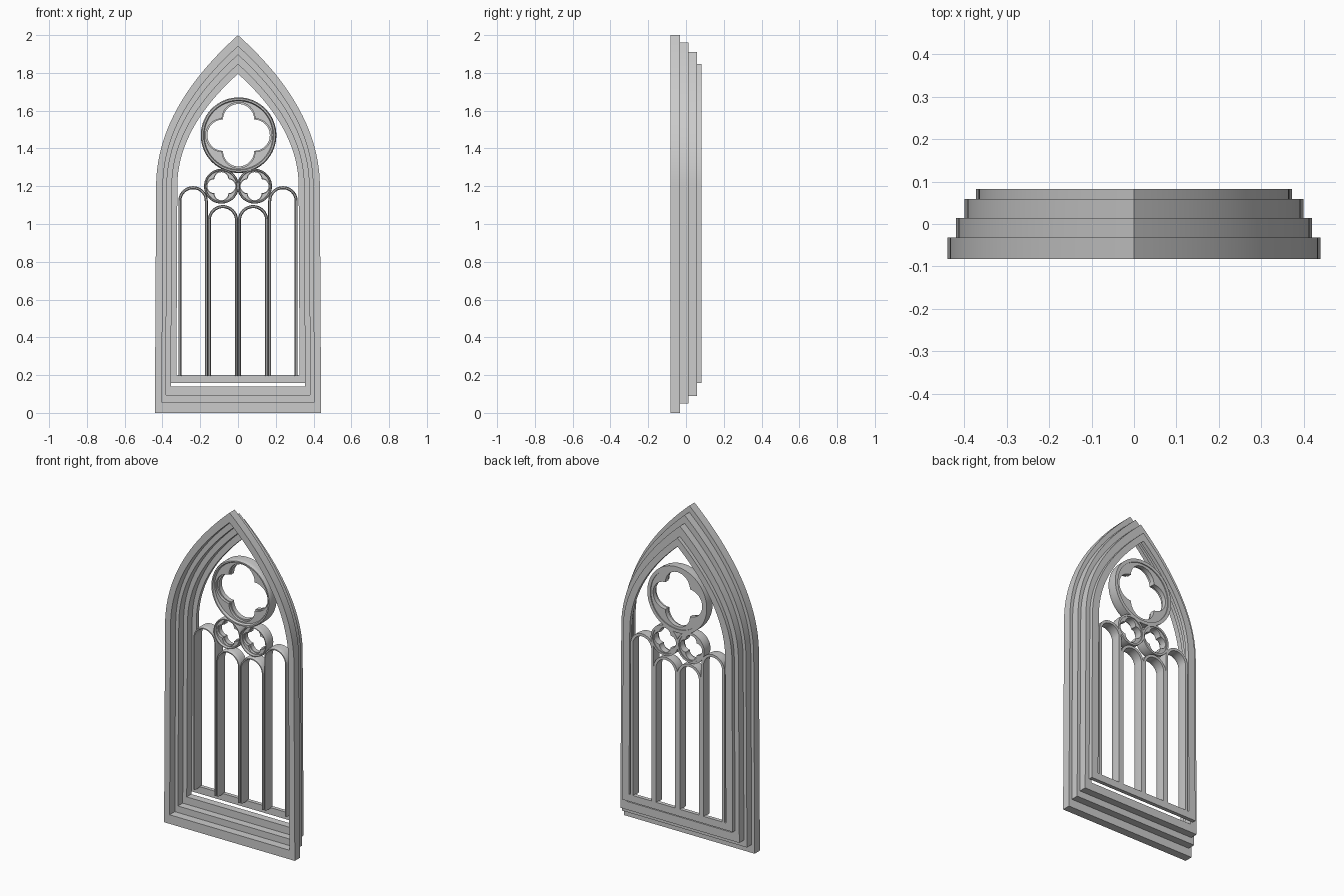
import bpy, bmesh
from math import sin, cos, pi

if "Cube" in bpy.data.objects:
    bpy.data.objects.remove(bpy.data.objects["Cube"])


def make_object(name, bm):
    bmesh.ops.recalc_face_normals(bm, faces=bm.faces)
    mesh = bpy.data.meshes.new(name)
    bm.to_mesh(mesh)
    bm.free()
    ob = bpy.data.objects.new(name, mesh)
    bpy.context.collection.objects.link(ob)
    bpy.ops.object.select_all(action='DESELECT')
    ob.select_set(True)
    bpy.context.view_layer.objects.active = ob
    bpy.ops.object.shade_smooth_by_angle(angle=0.5)
    return ob


def plate(name, outer, inner, y0, y1):
    """Flat plate with a hole, between two matching xz loops."""
    bm = bmesh.new()
    rows = [[bm.verts.new((x, y, z)) for x, z in loop]
            for loop, y in ((outer, y0), (outer, y1), (inner, y1), (inner, y0))]
    n = len(outer)
    for k in range(4):
        a, b = rows[k], rows[(k + 1) % 4]
        for i in range(n):
            j = (i + 1) % n
            bm.faces.new((a[i], a[j], b[j], b[i]))
    return make_object(name, bm)


def sweep(name, path, h, closed):
    """Moulding with rounded front and flat back; path holds (x, z, nx, nz)."""
    prof = [(-h, 0.082), (h, 0.082), (h, 0.04), (0.8 * h, 0.026), (0.4 * h, 0.017),
            (-0.4 * h, 0.017), (-0.8 * h, 0.026), (-h, 0.04)]
    bm = bmesh.new()
    rows = [[bm.verts.new((x + nx * o, y, z + nz * o)) for o, y in prof]
            for x, z, nx, nz in path]
    m = len(prof)
    for i in range(len(rows) if closed else len(rows) - 1):
        a, b = rows[i], rows[(i + 1) % len(rows)]
        for k in range(m):
            bm.faces.new((a[k], a[(k + 1) % m], b[(k + 1) % m], b[k]))
    if not closed:
        bm.faces.new(rows[0])
        bm.faces.new(rows[-1])
    return make_object(name, bm)


def arch(w, base, top, spring=1.2, n=24):
    """Pointed arch outline."""
    ws = w * 0.985
    zc = top - 0.9 * ws
    right = [(w, base)]
    for i in range(n):
        t = i / n
        right.append((ws * (1 - t * t),
                      (1 - t) ** 2 * spring + 2 * t * (1 - t) * zc + t * t * top))
    return right + [(0, top)] + [(-x, z) for x, z in reversed(right)]


# Stepped frame: outer (half width, base, top), inner, depth range
steps = [
    ("frame_front", (0.44, 0.0, 2.0), (0.403, 0.055, 1.94), -0.082, -0.032),
    ("frame_second", (0.42, 0.05, 1.96), (0.382, 0.095, 1.895), -0.032, 0.014),
    ("frame_third", (0.40, 0.09, 1.91), (0.355, 0.14, 1.845), 0.014, 0.059),
    ("frame_back", (0.372, 0.157, 1.847), (0.326, 0.2, 1.795), 0.059, 0.082),
]
for name, outer, inner, y0, y1 in steps:
    plate(name, arch(*outer), arch(*inner), y0, y1)


# Rose circles: round moulding with a quatrefoil plate inside
def rose(name, cx, cz, r, h, d):
    n = 96
    angles = [2 * pi * i / n for i in range(n)]
    rm = r - h
    sweep(name + "_ring", [(cx + rm * cos(a), cz + rm * sin(a), cos(a), sin(a))
                           for a in angles], h, True)

    def foil(s):
        pts = []
        for a in angles:
            phi = (a + pi / 4) % (pi / 2) - pi / 4
            q = 2 * s * cos(phi)
            pts.append((cx + q * cos(a), cz + q * sin(a)))
        return pts
    circle = [(cx + rm * cos(a), cz + rm * sin(a)) for a in angles]
    plate(name + "_foil_front", circle, foil(d), 0.032, 0.048)
    plate(name + "_foil_back", circle, foil(d * 0.95), 0.048, 0.076)


rose("large_rose", 0.003, 1.47, 0.2, 0.01, 0.087)
for side, label in ((-1, "left"), (1, "right")):
    rose("small_rose_" + label, side * 0.088, 1.2, 0.092, 0.006, 0.039)


# Round-headed lancets standing on the sill
def lancet(name, cx, top, r, h=0.008):
    rm = r - h
    zc = top - r
    path = [(cx + rm, 0.195, 1, 0)]
    for i in range(25):
        a = pi * i / 24
        path.append((cx + rm * cos(a), zc + rm * sin(a), cos(a), sin(a)))
    path.append((cx - rm, 0.195, -1, 0))
    sweep(name, path, h, False)


for side, label in ((-1, "left"), (1, "right")):
    lancet("inner_lancet_" + label, side * 0.08, 1.1, 0.08)
    lancet("outer_lancet_" + label, side * 0.238, 1.2, 0.078)
